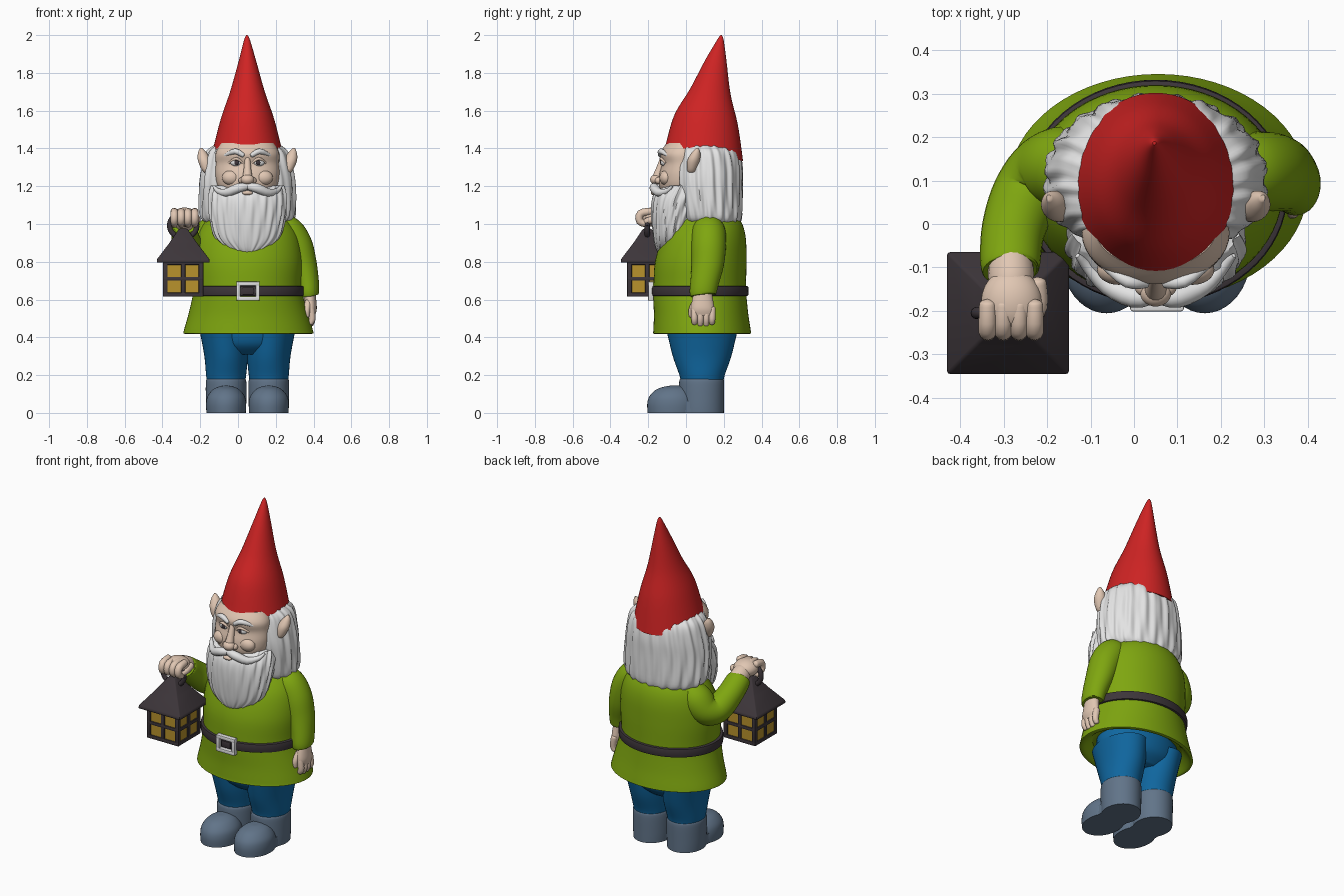
import bpy, bmesh, math
from mathutils import Vector, Matrix


def material(name, rgb):
    m = bpy.data.materials.new(name)
    m.diffuse_color = (*rgb, 1)
    return m


RED = material("hat red", (0.62, 0.017, 0.017))
GREEN = material("tunic green", (0.21, 0.38, 0.005))
BLUE = material("trouser blue", (0.005, 0.135, 0.35))
SLATE = material("boot slate", (0.12, 0.175, 0.25))
SKIN = material("skin", (0.75, 0.57, 0.45))
WHITE = material("hair white", (0.77, 0.77, 0.77))
DARK = material("dark brown", (0.046, 0.036, 0.042))
GOLD = material("window gold", (0.48, 0.29, 0.025))
CX = 0.05  # body centre line


def finish(name, bm, mat, angle=50):
    bmesh.ops.recalc_face_normals(bm, faces=bm.faces)
    me = bpy.data.meshes.new(name)
    bm.to_mesh(me)
    bm.free()
    me.materials.append(mat)
    me.polygons.foreach_set("use_smooth", [True] * len(me.polygons))
    me.set_sharp_from_angle(angle=math.radians(angle))
    ob = bpy.data.objects.new(name, me)
    bpy.context.collection.objects.link(ob)
    return ob


def smooth_path(st, steps):
    """Catmull-Rom interpolation of stations of any width."""
    out = []
    for i in range(len(st) - 1):
        p0, p1, p2, p3 = st[max(i - 1, 0)], st[i], st[i + 1], st[min(i + 2, len(st) - 1)]
        for k in range(steps):
            t = k / steps
            out.append([0.5 * (2 * b + (c - a) * t + (2 * a - 5 * b + 4 * c - d) * t * t
                               + (3 * b - a - 3 * c + d) * t ** 3)
                        for a, b, c, d in zip(p0, p1, p2, p3)])
    return out + [list(st[-1])]


def loft(name, st, mat, n=40, steps=5, wave=None, ref=None):
    """Stations (x, y, z, rx, ry, tilt). Rings lie flat, or across the path if ref is given."""
    st = smooth_path([tuple(s) + (0,) * (6 - len(s)) for s in st], steps)
    bm, rings = bmesh.new(), []
    for i, (x, y, z, a, b, tilt) in enumerate(st):
        u, v = Vector((1, 0, 0)), Vector((0, 1, tilt))
        if ref:
            t = Vector(st[min(i + 1, len(st) - 1)][:3]) - Vector(st[max(i - 1, 0)][:3])
            u = Vector(ref).cross(t).normalized()
            v = t.cross(u).normalized()
        ring = []
        for k in range(n):
            w = 2 * math.pi * k / n
            f = wave(w, z) if wave else 1
            ring.append(bm.verts.new(Vector((x, y, z)) + u * (a * f * math.cos(w)) + v * (b * f * math.sin(w))))
        rings.append(ring)
    for r, s in zip(rings, rings[1:]):
        for k in range(n):
            bm.faces.new((r[k], r[(k + 1) % n], s[(k + 1) % n], s[k]))
    bm.faces.new(rings[0])
    bm.faces.new(rings[-1])
    return finish(name, bm, mat)


def tube(name, pts, mat, ref=(0, 1, 0), n=14):
    """Points (x, y, z, radius) with rounded ends."""
    p = [(x, y, z, r, r) for x, y, z, r in pts]

    def cap(e, q):
        d = (Vector(e[:3]) - Vector(q[:3])).normalized() * e[3]
        return [tuple(Vector(e[:3]) + d * h) + (e[3] * s, e[3] * s) for h, s in ((0.6, 0.75), (0.85, 0.1))]
    return loft(name, cap(p[0], p[1])[::-1] + p + cap(p[-1], p[-2]), mat, n, 3, None, ref)


def ball(name, c, r, mat):
    bm = bmesh.new()
    bmesh.ops.create_uvsphere(bm, u_segments=28, v_segments=18, radius=1,
                              matrix=Matrix.Translation(c) @ Matrix.Diagonal((*r, 1)))
    return finish(name, bm, mat)


def box(name, c, h, mat, bevel=0.004):
    bm = bmesh.new()
    bmesh.ops.create_cube(bm, size=2, matrix=Matrix.Translation(c) @ Matrix.Diagonal((*h, 1)))
    if bevel:
        bmesh.ops.bevel(bm, geom=bm.edges[:], offset=bevel, segments=2, affect='EDGES', profile=0.5)
    return finish(name, bm, mat, 35)


# Hat, leaning back
loft("hat", [(CX, .097, 1.377, .187, .205, -.21), (CX, .107, 1.55, .143, .168, -.17),
             (CX, .128, 1.70, .092, .108, -.12), (CX, .157, 1.86, .047, .058, -.05),
             (.048, .181, 1.97, .017, .019), (.047, .186, 2.0, .004, .004)], RED, 56, 7)


# Hair and beard with combed strands
def strands(w, z):
    return 1 + .022 * math.sin(20 * w + 2 * math.sin(9 * z)) + .012 * math.sin(33 * w + 6 * z)


def hair_wave(w, z):
    front = min(max((-math.sin(w) - .6) / .2, 0), 1)
    return strands(w, z) * (1 - .13 * front)


loft("hair", [(CX, .12, 1.01, .225, .165), (CX, .115, 1.05, .25, .18), (CX, .1, 1.2, .252, .197),
              (CX, .1, 1.3, .238, .197), (CX, .1, 1.38, .215, .18), (CX, .09, 1.42, .17, .15)],
     WHITE, 160, 5, hair_wave)
loft("beard", [(CX, -.115, .843, .04, .03), (CX, -.095, .872, .105, .065), (CX, -.077, .93, .17, .095),
               (CX, -.06, 1.03, .198, .122), (CX, -.04, 1.12, .205, .14), (CX, -.02, 1.17, .2, .14),
               (CX, -.01, 1.205, .19, .10)], WHITE, 160, 5, strands)

# Face
loft("face", [(CX, -.02, 1.13, .12, .09), (CX, -.02, 1.2, .158, .122), (CX, -.02, 1.26, .17, .122),
              (CX, -.02, 1.32, .168, .108), (CX, -.02, 1.375, .168, .118), (CX, -.01, 1.43, .14, .09)], SKIN)
tube("nose_bridge", [(CX, -.122, 1.35, .014), (CX, -.14, 1.29, .02), (CX, -.155, 1.24, .026)], SKIN)
ball("nose_tip", (CX, -.158, 1.235), (.036, .032, .028), SKIN)
ball("lower_lip", (CX, -.172, 1.165), (.028, .014, .012), SKIN)
for s, side in ((-1, "right"), (1, "left")):
    def X(d):
        return CX + s * d
    ball("nostril_" + side, (X(.03), -.145, 1.23), (.018, .02, .018), SKIN)
    ball("cheek_" + side, (X(.085), -.105, 1.245), (.05, .035, .04), SKIN)
    ball("eye_" + side, (X(.06), -.116, 1.325), (.03, .018, .019), WHITE)
    ball("iris_" + side, (X(.057), -.131, 1.325), (.012, .006, .013), DARK)
    tube("upper_lid_" + side, [(X(.026), -.124, 1.325, .006), (X(.06), -.132, 1.346, .008),
                               (X(.095), -.108, 1.325, .006)], SKIN)
    tube("eyebrow_" + side, [(X(.025), -.136, 1.365, .012), (X(.065), -.132, 1.385, .015),
                             (X(.115), -.098, 1.365, .009)], WHITE)
    tube("moustache_" + side, [(X(.005), -.165, 1.198, .018), (X(.05), -.168, 1.19, .025),
                               (X(.11), -.142, 1.166, .022), (X(.155), -.1, 1.175, .014),
                               (X(.178), -.075, 1.2, .007)], WHITE, (0, 0, 1))
    # Pointed ears
    loft("ear_" + side, [(X(.205), .03, 1.262, .008, .01), (X(.215), .03, 1.285, .025, .024),
                         (X(.228), .04, 1.335, .034, .033), (X(.238), .052, 1.375, .024, .024),
                         (X(.246), .06, 1.402, .006, .007)], SKIN, 24)

# Tunic with a hollow hem
loft("tunic", [(CX, .085, .47, .27, .205), (CX, .085, .425, .318, .235), (.055, .085, .42, .342, .258),
               (.055, .085, .435, .342, .258), (.055, .08, .52, .318, .25), (.052, .073, .62, .292, .247),
               (CX, .073, .67, .287, .245), (CX, .078, .80, .292, .242), (CX, .095, .92, .275, .222),
               (CX, .11, 1.0, .235, .188), (CX, .115, 1.07, .16, .14)], GREEN, 64)
loft("belt", [(CX, .073, .618, .288, .24), (CX, .073, .621, .301, .256), (CX, .073, .645, .303, .259),
              (CX, .073, .669, .301, .256), (CX, .073, .672, .28, .24)], DARK, 64, 2)
# Buckle frame
for s in (-1, 1):
    box("buckle_side", (.053 + s * .051, -.185, .645), (.011, .014, .05), WHITE)
    box("buckle_bar", (.053, -.187, .645 + s * .039), (.06, .014, .011), WHITE)
box("buckle_plate", (.053, -.182, .645), (.03, .012, .02), DARK)

# Hanging arm and hand
loft("sleeve_hanging", [(.2, .12, 1.01, .05, .06), (.255, .12, .965, .085, .088), (.305, .12, .89, .088, .092),
                        (.34, .115, .79, .077, .086), (.364, .1, .70, .064, .076), (.372, .09, .64, .058, .071),
                        (.374, .09, .623, .052, .065)], GREEN, 32, 5, None, (0, 1, 0))
loft("hand_hanging", [(.375, .09, .65, .035, .045), (.382, .088, .60, .032, .055),
                      (.386, .088, .55, .031, .062), (.386, .09, .515, .022, .056)], SKIN, 24)
for i in range(4):
    y = .045 + i * .031
    tube("finger_hanging", [(.386, y, .55, .019), (.393, y, .50, .018),
                            (.386, y, .468 + .007 * abs(i - 1.5), .015)], SKIN)
tube("thumb_hanging", [(.372, .05, .585, .018), (.365, .03, .545, .017), (.365, .028, .515, .013)], SKIN)

# Raised arm bent at the elbow, and fist
loft("sleeve_raised", [(-.10, .14, 1.0, .06, .06), (-.155, .135, .94, .09, .09), (-.205, .115, .875, .088, .088),
                       (-.25, .06, .865, .08, .08), (-.278, -.015, .925, .073, .073),
                       (-.285, -.09, .985, .069, .066), (-.285, -.107, .998, .062, .058)],
     GREEN, 32, 5, None, (0, 0, 1))
tube("wrist_raised", [(-.284, -.08, .995, .05), (-.283, -.13, 1.02, .052)], SKIN, (0, 0, 1), 20)
ball("fist", (-.282, -.178, 1.037), (.07, .075, .05), SKIN)
for i in range(4):
    x = -.337 + i * .036
    tube("finger_fist", [(x, -.19, 1.066, .02), (x, -.24, 1.055, .021), (x, -.245, 1.015, .02),
                         (x, -.205, .997, .017)], SKIN, (1, 0, 0))
tube("thumb_fist", [(-.222, -.14, 1.03, .021), (-.218, -.19, 1.02, .019), (-.235, -.225, 1.005, .015)],
     SKIN, (0, 0, 1))

# Lantern: gold core in a dark frame
LX, LY = -.29, -.205
box("lantern_windows", (LX, LY, .708), (.1, .1, .085), GOLD, 0)
for z, h in ((.626, .011), (.71, .010), (.795, .011)):
    box("lantern_rail", (LX, LY, z), (.107, .107, h), DARK)
for sx in (-1, 1):
    for sy in (-1, 1):
        box("lantern_post", (LX + sx * .0945, LY + sy * .0945, .71), (.0125, .0125, .094), DARK)
box("lantern_mullion_front", (LX, LY, .71), (.0115, .1065, .09), DARK)
box("lantern_mullion_side", (LX, LY, .71), (.1065, .0115, .09), DARK)
bm = bmesh.new()
levels = [[bm.verts.new((LX + sx * h, LY + sy * h, z)) for sx, sy in ((-1, -1), (1, -1), (1, 1), (-1, 1))]
          for z, h in ((.795, .14), (.812, .14), (.9, .073), (.975, .022))]
for p, q in zip(levels, levels[1:]):
    for k in range(4):
        bm.faces.new((p[k], p[(k + 1) % 4], q[(k + 1) % 4], q[k]))
bm.faces.new(levels[0])
bm.faces.new(levels[-1])
bmesh.ops.bevel(bm, geom=bm.edges[:], offset=.006, segments=2, affect='EDGES', profile=0.5)
finish("lantern_roof", bm, DARK, 35)
ring = [(LX + .072 * math.cos(w), LY, .992 + .065 * math.sin(w), .014, .014)
        for w in (2 * math.pi * k / 24 for k in range(25))]
loft("lantern_ring", ring, DARK, 12, 2, None, (0, 1, 0))

# Trousers and boots
loft("trouser_seat", [(CX, .085, .31, .16, .11), (CX, .085, .36, .225, .165), (CX, .085, .43, .25, .185),
                      (CX, .085, .5, .24, .18)], BLUE)
for s, side in ((-1, "right"), (1, "left")):
    x = CX + s * .113
    loft("trouser_leg_" + side, [(x, .085, .16, .1, .112), (x, .085, .2, .106, .12), (x, .085, .3, .115, .155),
                                 (x + s * .01, .085, .42, .127, .184)], BLUE)
    loft("boot_shaft_" + side, [(x, .083, 0, .104, .117), (x, .083, .06, .107, .118), (x, .083, .165, .107, .119),
                                (x, .083, .18, .098, .11)], SLATE)
    loft("boot_toe_" + side, [(x, -.07, 0, .104, .133), (x, -.07, .05, .106, .135), (x, -.07, .09, .097, .122),
                              (x, -.065, .125, .068, .09), (x, -.06, .142, .03, .04), (x, -.06, .144, .004, .005)],
         SLATE)
    box("boot_middle_" + side, (x, .02, .03), (.09, .1, .03), SLATE, 0)
